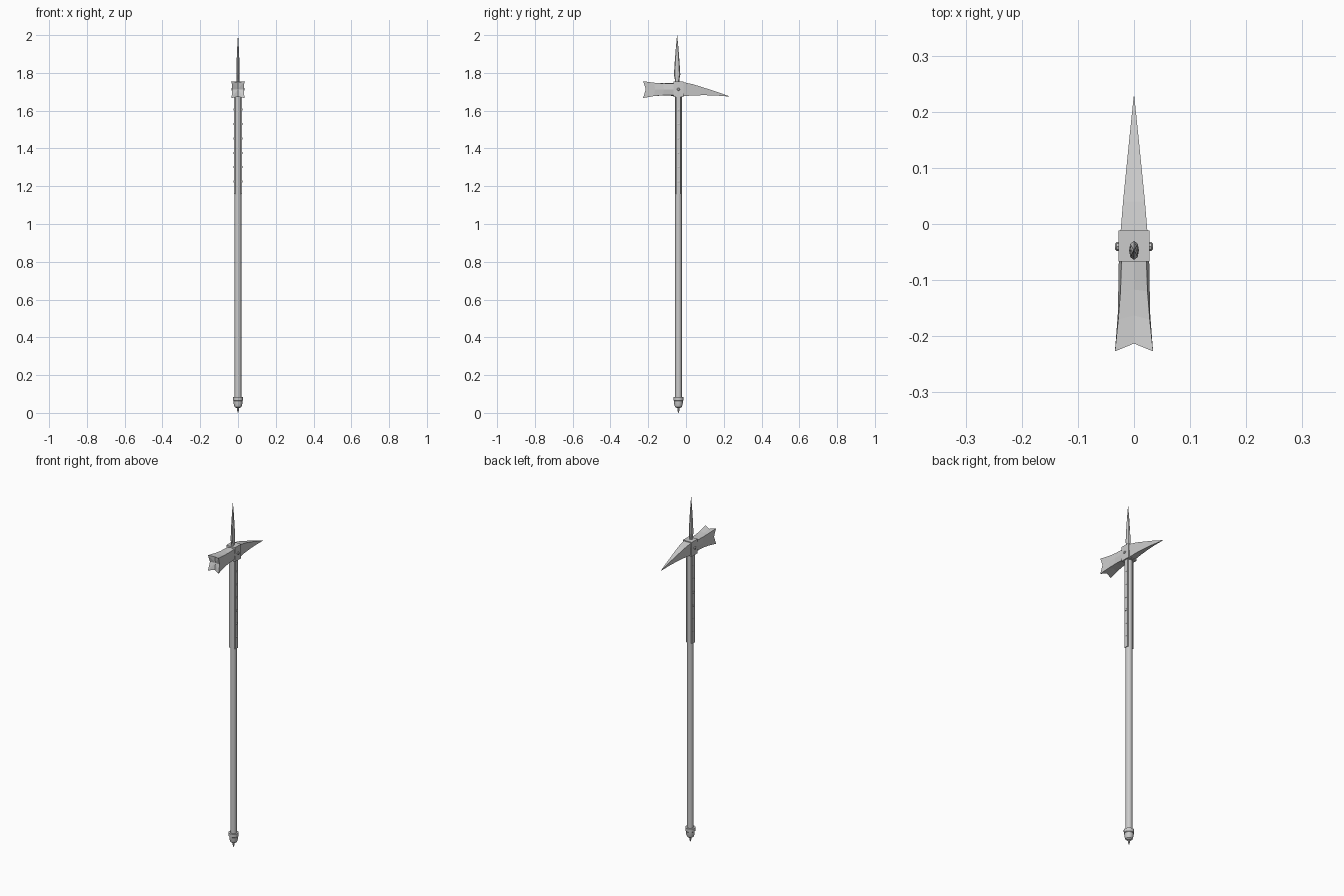
import bpy, math
from mathutils import Vector

if "Cube" in bpy.data.objects:
    bpy.data.objects.remove(bpy.data.objects["Cube"])

CY = -0.040     # shaft axis
HZ = 1.713      # head centre height


def finish(name, verts, faces, smooth=False):
    me = bpy.data.meshes.new(name)
    me.from_pydata([tuple(v) for v in verts], [], faces)
    ob = bpy.data.objects.new(name, me)
    bpy.context.collection.objects.link(ob)
    bpy.ops.object.select_all(action='DESELECT')
    ob.select_set(True)
    bpy.context.view_layer.objects.active = ob
    bpy.ops.object.mode_set(mode='EDIT')
    bpy.ops.mesh.select_all(action='SELECT')
    bpy.ops.mesh.normals_make_consistent(inside=False)
    bpy.ops.object.mode_set(mode='OBJECT')
    if smooth:
        bpy.ops.object.shade_smooth_by_angle(angle=math.radians(35))
    return ob


def loft(name, rings, smooth=False, end_centre=None):
    """Skin equal-sized rings and cap both ends (optionally fanned to a point)."""
    n = len(rings[0])
    verts = [v for r in rings for v in r]
    faces = [(i * n + j, i * n + (j + 1) % n, (i + 1) * n + (j + 1) % n, (i + 1) * n + j)
             for i in range(len(rings) - 1) for j in range(n)]
    faces.append(tuple(range(n)))
    last = (len(rings) - 1) * n
    if end_centre:
        verts.append(end_centre)
        faces += [(last + j, last + (j + 1) % n, len(verts) - 1) for j in range(n)]
    else:
        faces.append(tuple(last + j for j in range(n)))
    return finish(name, verts, faces, smooth)


def turned(name, profile, sides, cy=CY, smooth=True):
    """Stack of elliptical rings along z: (x radius, y radius, z)."""
    step = 2 * math.pi / sides
    return loft(name, [[(rx * math.cos(k * step), cy + ry * math.sin(k * step), z)
                        for k in range(sides)] for rx, ry, z in profile], smooth)


def box(name, x0, x1, y0, y1, z0, z1):
    return loft(name, [[(x0, y0, z), (x1, y0, z), (x1, y1, z), (x0, y1, z)] for z in (z0, z1)])


def rivet(name, side, x, y, z, r, h):
    rings = [[(side * (x + d), y + r * s * math.cos(k * math.pi / 4),
               z + r * s * math.sin(k * math.pi / 4)) for k in range(8)]
             for d, s in ((-0.004, 1), (h * 0.5, 1), (h, 0.6))]
    loft(name, rings, True)


# Shaft and butt cap with ground spike
turned("shaft", [(0.0175, 0.0175, 0.06), (0.0175, 0.0175, 1.70)], 16)
turned("butt_cap", [(0.027, 0.027, 0.085), (0.0265, 0.0265, 0.066), (0.0235, 0.0235, 0.063),
                    (0.0225, 0.0225, 0.046), (0.018, 0.018, 0.032), (0.010, 0.010, 0.026)], 16)
turned("butt_spike", [(0.006, 0.006, 0.03), (0.005, 0.005, 0.012), (0.001, 0.001, 0.0)], 8)

# Side straps, their rivets and the pin through the head
for side, label in ((-1, "left"), (1, "right")):
    xs = sorted((side * 0.012, side * 0.0205))
    box("strap_" + label, xs[0], xs[1], CY - 0.012, CY + 0.012, 1.158, 1.69)
    for i in range(6):
        rivet("strap_rivet_" + label, side, 0.0205, CY, 1.225 + i * 0.076, 0.006, 0.003)
    rivet("head_pin_" + label, side, 0.028, CY, HZ, 0.008, 0.006)

# Head socket block
box("head_block", -0.028, 0.028, -0.067, -0.012, 1.672, 1.755)

# Hammer with flared, notched striking face
# stations: corner y, mid-edge y, corner x, mid x, corner top, corner bottom, mid top, mid bottom
hammer = []
for yc, ym, cx, mx, ct, cb, mt, mb in (
        (-0.060, -0.060, 0.022, 0.027, 1.744, 1.682, 1.748, 1.678),
        (-0.120, -0.117, 0.024, 0.028, 1.744, 1.682, 1.745, 1.681),
        (-0.170, -0.163, 0.028, 0.029, 1.748, 1.677, 1.745, 1.681),
        (-0.227, -0.213, 0.034, 0.031, 1.756, 1.667, 1.750, 1.674)):
    hammer.append([(-cx, yc, cb), (0, ym, mb), (cx, yc, cb), (mx, ym, HZ),
                   (cx, yc, ct), (0, ym, mt), (-cx, yc, ct), (-mx, ym, HZ)])
loft("hammer", hammer, end_centre=(0, -0.207, HZ))

# Curved beak: y, half width, top z, bottom z
beak = []
for y, w, t, b in ((-0.02, 0.0245, 1.752, 1.676), (0.04, 0.0195, 1.739, 1.681),
                   (0.10, 0.0135, 1.720, 1.682), (0.16, 0.0075, 1.701, 1.680),
                   (0.227, 0.0006, 1.677, 1.675)):
    beak.append([(-w * 0.8, y, b), (w * 0.8, y, b), (w, y, t), (-w, y, t)])
loft("beak", beak)

# Top spike with narrow neck
turned("top_spike", [(0.008, 0.012, 1.74), (0.008, 0.012, 1.765), (0.009, 0.017, 1.79),
                     (0.0075, 0.0125, 1.86), (0.0045, 0.007, 1.93), (0.0005, 0.0005, 2.0)],
       8, cy=-0.047, smooth=False)
